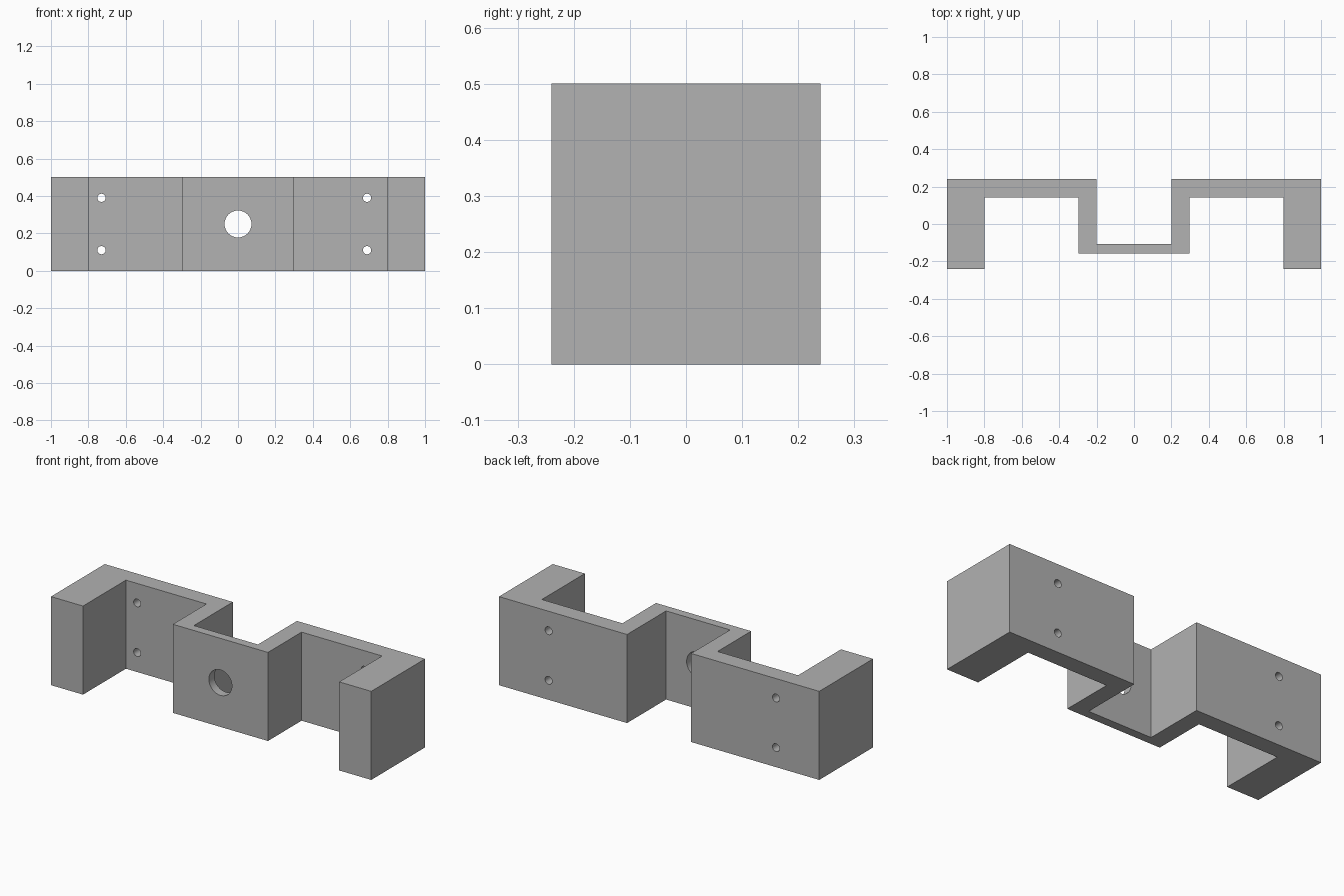
import bpy
import bmesh
from math import radians

cube = bpy.data.objects.get("Cube")
if cube:
    bpy.data.objects.remove(cube, do_unlink=True)

HEIGHT = 0.5

grey = bpy.data.materials.new("plain grey")
grey.use_nodes = True
colour = (0.445, 0.445, 0.445, 1)
grey.diffuse_color = colour
grey.node_tree.nodes["Principled BSDF"].inputs["Base Color"].default_value = colour

# Bracket: half of the plan outline, mirrored and extruded upward
half = [(0.2, -0.108), (0.2, 0.24), (1, 0.24), (1, -0.24), (0.8, -0.24),
        (0.8, 0.143), (0.297, 0.143), (0.297, -0.157)]
outline = half + [(-x, y) for x, y in reversed(half)]

bm = bmesh.new()
base = bm.faces.new([bm.verts.new((x, y, 0)) for x, y in outline])
raised = bmesh.ops.extrude_face_region(bm, geom=[base])["geom"]
top = [v for v in raised if isinstance(v, bmesh.types.BMVert)]
bmesh.ops.translate(bm, verts=top, vec=(0, 0, HEIGHT))
bmesh.ops.recalc_face_normals(bm, faces=bm.faces)
mesh = bpy.data.meshes.new("bracket")
bm.to_mesh(mesh)
bm.free()
mesh.materials.append(grey)
bracket = bpy.data.objects.new("bracket", mesh)
bpy.context.collection.objects.link(bracket)


def drill(name, x, z, radius):
    """Cut a round hole through the bracket from front to back."""
    bpy.ops.mesh.primitive_cylinder_add(
        vertices=48, radius=radius, depth=1, location=(x, 0, z),
        rotation=(radians(90), 0, 0))
    cutter = bpy.context.object
    cutter.name = name
    cutter.data.materials.append(grey)
    cutter.hide_render = True
    cutter.hide_set(True)
    cut = bracket.modifiers.new(name, 'BOOLEAN')
    cut.operation = 'DIFFERENCE'
    cut.solver = 'EXACT'
    cut.object = cutter


# Central bore and four mounting holes
drill("centre_hole_cutter", 0, 0.25, 0.072)
for side, x in (("right", -0.73), ("left", 0.69)):
    for level, z in (("lower", 0.11), ("upper", 0.39)):
        drill(f"{side}_{level}_hole_cutter", x, z, 0.022)

# Apply the cuts, then smooth the bores while keeping the edges crisp
bpy.ops.object.select_all(action='DESELECT')
bracket.select_set(True)
bpy.context.view_layer.objects.active = bracket
for name in [m.name for m in bracket.modifiers]:
    cutter = bracket.modifiers[name].object
    bpy.ops.object.modifier_apply(modifier=name)
    bpy.data.objects.remove(cutter, do_unlink=True)
bpy.ops.object.shade_smooth_by_angle(angle=radians(30))
